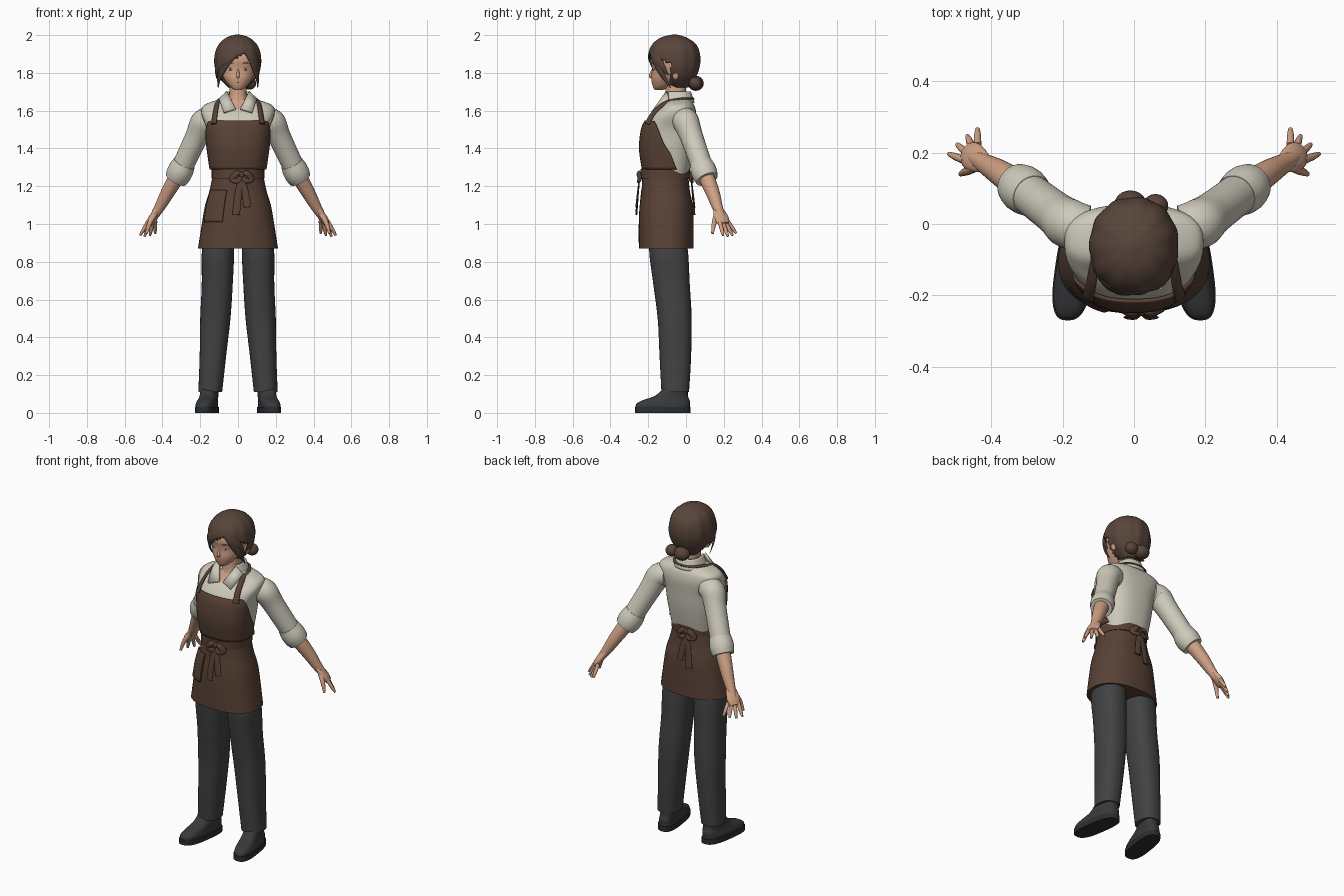
import bpy, bmesh, math
from mathutils import Vector, Matrix

cube = bpy.data.objects.get("Cube")
if cube:
    bpy.data.objects.remove(cube, do_unlink=True)


def material(name, shade):
    linear = [((c / 255 + 0.055) / 1.055) ** 2.4 for c in bytes.fromhex(shade)]
    mat = bpy.data.materials.new(name)
    mat.use_nodes = True
    mat.diffuse_color = (*linear, 1)
    for node in mat.node_tree.nodes:
        if node.type == 'BSDF_PRINCIPLED':
            node.inputs["Base Color"].default_value = (*linear, 1)
            node.inputs["Roughness"].default_value = 0.8
    return mat


SKIN = material("skin", "d0a184")
SHIRT = material("cream_shirt", "cecabb")
APRON = material("brown_apron", "584135")
HAIR = material("brown_hair", "58453a")
TROUSER = material("charcoal_trousers", "414243")
SHOE = material("dark_shoes", "38393b")
SOLE = material("black_soles", "2c2d2e")
EYE = material("eye_white", "d8c0aa")
IRIS = material("brown_iris", "543c30")
LIP = material("lips", "ba806a")
PAIR = ((1, "left_"), (-1, "right_"))


def sample(keys, steps):
    """Smooth interpolation through tuples of numbers."""
    out, last = [], len(keys) - 1
    for i in range(last):
        quad = (keys[max(i - 1, 0)], keys[i], keys[i + 1], keys[min(i + 2, last)])
        for k in range(steps):
            t = k / steps
            out.append([q + t / 2 * (r - p + t * (2 * p - 5 * q + 4 * r - s + t * (3 * q - p - 3 * r + s)))
                        for p, q, r, s in zip(*quad)])
    return out + [list(keys[last])]


def finish(name, bm, mat, thick=0):
    bmesh.ops.recalc_face_normals(bm, faces=bm.faces[:])
    mesh = bpy.data.meshes.new(name)
    bm.to_mesh(mesh)
    bm.free()
    mesh.materials.append(mat)
    obj = bpy.data.objects.new(name, mesh)
    bpy.context.collection.objects.link(obj)
    if thick:
        modifier = obj.modifiers.new("thickness", 'SOLIDIFY')
        modifier.thickness, modifier.offset = thick, 0
    return obj


def grid(name, rows, mat, closed=True, side=1, thick=0, drop=None):
    """Join rows of points into a surface; closed rows get end caps."""
    bm = bmesh.new()
    verts = [[bm.verts.new((x * side, y, z)) for x, y, z in row] for row in rows]
    count = len(verts[0])
    for lower, upper in zip(verts, verts[1:]):
        for i in range(count if closed else count - 1):
            j = (i + 1) % count
            bm.faces.new((lower[i], lower[j], upper[j], upper[i]))
    if closed:
        bm.faces.new(verts[0])
        bm.faces.new(verts[-1])
    if drop:
        gone = [face for face in bm.faces if drop(face.calc_center_median())]
        bmesh.ops.delete(bm, geom=gone, context='FACES')
    return finish(name, bm, mat, thick)


def power(value, exponent):
    return math.copysign(abs(value) ** exponent, value)


def body(name, rings, mat, side=1, square=2.3, arc=None, mid=0, grow=0, ripple=0, skew=0, count=44, **options):
    """Upright loft; a ring is z, half width, front y, back y and centre x."""
    rings = sample([ring if len(ring) > 4 else (*ring, 0) for ring in rings], 5)
    rows = []
    for k, (z, half_width, front, back, cx) in enumerate(rings):
        cy, depth, along = (front + back) / 2, (back - front) / 2, k / (len(rings) - 1)
        half = 180 if arc is None else arc[0] + (arc[1] - arc[0]) * along
        row = []
        for i in range(count + (arc is not None)):
            angle = math.radians(mid - half + 2 * half * i / count)
            wave = 1 + ripple * math.sin(angle * 11)
            x = power(math.sin(angle), 2 / square) * (half_width + grow) * wave
            y = cy - power(math.cos(angle), 2 / square) * (depth + grow) * wave
            row.append((cx + x - skew * (y + .05), y, z))
        rows.append(row)
    return grid(name, rows, mat, arc is None, side, **options)


def tube(name, points, mat, side=1, flat=1, center=(0, 0, .7), count=16):
    """Sweep along points of x, y, z and radius; flat squashes it away from center."""
    points = sample(points, 6)
    rows = []
    for i, (x, y, z, radius) in enumerate(points):
        here = Vector((x, y, z))
        ahead, behind = points[min(i + 1, len(points) - 1)], points[max(i - 1, 0)]
        tangent = (Vector(ahead[:3]) - Vector(behind[:3])).normalized()
        across = tangent.cross(here - Vector(center)).normalized()
        outward = across.cross(tangent) * flat
        turns = [math.tau * k / count for k in range(count)]
        rows.append([here + radius * (across * math.cos(a) + outward * math.sin(a)) for a in turns])
    return grid(name, rows, mat, side=side)


def ball(name, location, scale, mat, turn=0):
    bm = bmesh.new()
    place = Matrix.Translation(location) @ Matrix.Rotation(turn, 4, 'Z') @ Matrix.Diagonal((*scale, 1))
    bmesh.ops.create_uvsphere(bm, u_segments=24, v_segments=14, radius=1, matrix=place)
    return finish(name, bm, mat)


# Shirt body with an open neckline
torso = [(1.2, .12, -.2, 0), (1.29, .137, -.22, .02), (1.4, .153, -.235, .04), (1.5, .165, -.225, .05),
         (1.57, .19, -.185, .055), (1.61, .193, -.145, .05), (1.635, .17, -.125, .04), (1.66, .1, -.11, .02)]
shirt = body("shirt_body", torso, SHIRT, square=2.6)
shirt.data.materials.append(SKIN)
for face in shirt.data.polygons:
    spot = face.center
    if spot.y < -.08 and spot.z > 1.58 and abs(spot.x) < (spot.z - 1.57) * .55:
        face.material_index = 1
body("collar_stand", [(1.64, .085, -.13, .04), (1.7, .06, -.11, .02)], SHIRT, arc=(135, 130), mid=180, thick=.012)

# Apron bib, skirt, waistband and pocket
body("apron_bib", [*torso[1:4], (1.545, .17, -.205, .05)], APRON, square=2.5, arc=(108, 52), grow=.009, thick=.01)
skirt = [(1.28, .13, -.23, .01), (1.18, .15, -.235, .02), (1.1, .174, -.245, .035),
         (1.01, .19, -.25, .04), (.87, .212, -.25, .04)]
body("apron_skirt", skirt, APRON)
body("apron_waistband", [(z, .134, -.237, .017) for z in (1.29, 1.24)], APRON, grow=.005)
body("apron_pocket", skirt[1:4], APRON, arc=(24, 21), mid=-43, grow=.004, thick=.008)
body("hips", [(z, .15, -.19, 0) for z in (1, .89)], TROUSER)


# Tied bows at the front and back of the waist
def bow(where, x, y, out):
    def strip(part, flat, *steps):
        points = [(x + dx, y + out * dy, 1.26 + dz, radius) for dx, dy, dz, radius in steps]
        tube(where + part, points, APRON, flat=flat, center=(x, -.1, 1.2))

    ball(where + "_bow_knot", (x, y, 1.26), (.016, .014, .018), APRON)
    for s in (1, -1):
        knot = (0, 0, 0, .008)
        strip("_bow_loop", .45, knot, (s * .025, .01, .01, .015), (s * .05, 0, -.02, .018),
              (s * .02, .01, -.03, .013), knot)
        strip("_bow_tail", .25, knot, (s * .016, .01, -.08, .018), (s * .03, .02, -.19 + s * .02, .02))


bow("front", .02, -.243, -1)
bow("back", -.02, .024, 1)

# Head, neck and face
body("neck", [(1.6, .06, -.13, 0), (1.68, .047, -.11, 0), (1.77, .047, -.11, 0)], SKIN)
body("head", [(1.71, .02, -.166, -.12), (1.73, .046, -.176, -.08), (1.77, .075, -.184, -.03),
              (1.82, .094, -.18, .02), (1.88, .1, -.186, .04), (1.95, .075, -.15, 0)], SKIN, square=2.2)


def feature(name, points, mat, side=1):
    tube(name, points, mat, side, center=(0, 0, 1.8))


feature("nose", [(0, -.176, 1.82, .004), (0, -.188, 1.785, .009), (0, -.18, 1.774, .004)], SKIN)
feature("mouth", [(-.018, -.174, 1.75, .001), (0, -.178, 1.75, .004), (.018, -.174, 1.75, .001)], LIP)
for s, label in PAIR:
    ball(label + "eye", (s * .04, -.172, 1.82), (.015, .004, .007), EYE, s * .2)
    ball(label + "iris", (s * .04, -.175, 1.82), (.006, .002, .006), IRIS, s * .2)
    feature(label + "eyebrow", [(.02, -.182, 1.85, .002), (.04, -.178, 1.853, .003), (.06, -.168, 1.85, .001)], HAIR, s)
    ball(label + "ear", (s * .098, -.055, 1.795), (.012, .02, .03), SKIN)

# Hair cap and bun
body("hair_cap", [(1.725, .05, -.07, .01), (1.78, .1, -.15, .05), (1.84, .12, -.185, .07), (1.9, .118, -.195, .07),
                  (1.95, .098, -.175, .05), (1.985, .058, -.13, 0), (2, .01, -.07, -.05)],
     HAIR, square=2.1, ripple=.014, count=88, thick=.006,
     drop=lambda spot: spot.y < -.08 and spot.z < 1.9 - abs(spot.x - .03) * .5)
ball("bun_main", (-.01, .052, 1.745), (.046, .042, .04), HAIR)
ball("bun_side", (.06, .05, 1.745), (.036, .034, .034), HAIR)


# Fringe and loose locks, swept from the parting round the head
def lock(turn, end, width):
    points = []
    for k in range(6):
        t = k / 5
        angle = math.radians(12 + (turn - 12) * t)
        z = 1.96 + (end - 1.96) * t
        rise = z - 1.86
        reach = math.sqrt(1 - (rise / .14) ** 2) if rise > 0 else 1 - 5 * rise ** 2
        points.append((.118 * reach * math.sin(angle), -.06 - .135 * reach * math.cos(angle), z,
                       width * math.sin(math.pi * (.1 + .87 * t))))
    tube("hair_lock", points, HAIR, flat=.4, center=(0, -.05, 1.83))


for turn, end, width in ((-50, 1.81, .025), (-70, 1.79, .03), (-95, 1.77, .034), (-82, 1.72, .02),
                         (60, 1.84, .02), (75, 1.79, .03), (80, 1.72, .02)):
    lock(turn, end, width)

# Centre line of the arm from shoulder to knuckles
ARM = sample([(.13, -.01, 1.55), (.18, 0, 1.54), (.22, .03, 1.46), (.3, .09, 1.29),
              (.37, .14, 1.17), (.42, .17, 1.08), (.47, .2, 1)], 5)


def limb(name, first, step, radii, mat, side, flat=1):
    points = [(*point, radius) for point, radius in zip(ARM[first::step], radii)]
    tube(name, points, mat, side, flat, count=24)


# Parts mirrored on both sides
for s, label in PAIR:
    # Collar flap and neck strap
    bm = bmesh.new()
    flap = [(.058, -.1, 1.7), (.012, -.162, 1.61), (.075, -.178, 1.59), (.1, -.095, 1.66)]
    bm.faces.new([bm.verts.new((x * s, y, z)) for x, y, z in flap])
    finish(label + "collar_flap", bm, SHIRT, .014)
    tube(label + "apron_strap", [(.128, -.205, 1.53, .018), (.12, -.17, 1.59, .016), (.11, -.11, 1.64, .014),
         (.1, -.04, 1.66, .01), (.06, .02, 1.665, .009), (0, .037, 1.665, .009)], APRON, s, .5, (0, -.08, 1.45))

    # Rolled sleeve, forearm and hand
    limb(label + "sleeve", 0, 5, (.062, .07, .061, .057), SHIRT, s)
    limb(label + "sleeve_cuff", 14, 1, (.06, .067, .067, .06), SHIRT, s)
    limb(label + "forearm", 15, 5, (.045, .037, .027, .016), SKIN, s)
    limb(label + "palm", 24, 2, (.02, .034, .04, .03), SKIN, s, .5)
    for k, finger in enumerate(("index", "middle", "ring", "little")):
        base = Vector((.474, .178, 1.015)).lerp(Vector((.438, .22, 1.015)), k / 3)
        reach = Vector((.044, .018, -.075)).lerp(Vector((0, .046, -.065)), k / 3)
        reach *= 1.12 if finger in ("middle", "ring") else 1
        tube(label + finger + "_finger", [(*(base + reach * t), radius) for t, radius in
             ((0, .011), (.6, .01), (1, .006))], SKIN, s, count=10)
    tube(label + "thumb", [(.435, .165, 1.06, .015), (.465, .15, 1.01, .013), (.485, .14, .95, .007)],
         SKIN, s, count=10)

    # Trouser leg and shoe
    body(label + "trouser_leg", [(.95, .066, -.18, -.01, .1), (.86, .085, -.195, .01, .106), (.68, .082, -.173, .02, .11),
         (.5, .08, -.15, .03, .12), (.3, .07, -.14, .027, .133), (.11, .063, -.13, .016, .147)], TROUSER, s)
    body(label + "shoe", [(.02, .052, -.266, .02, .155), (.045, .052, -.264, .02, .155), (.065, .048, -.235, .02, .153),
         (.09, .046, -.165, .01, .15), (.13, .044, -.12, .01, .15)], SHOE, s, square=2.8, skew=.14)
    body(label + "shoe_sole", [(z, .056, -.27, .025, .155) for z in (0, .03)], SOLE, s, square=2.8, skew=.14)

# Smooth shading with sharp edges kept
for obj in bpy.context.scene.objects:
    if obj.type == 'MESH':
        obj.select_set(True)
        bpy.context.view_layer.objects.active = obj
bpy.ops.object.shade_smooth_by_angle(angle=math.radians(45))
